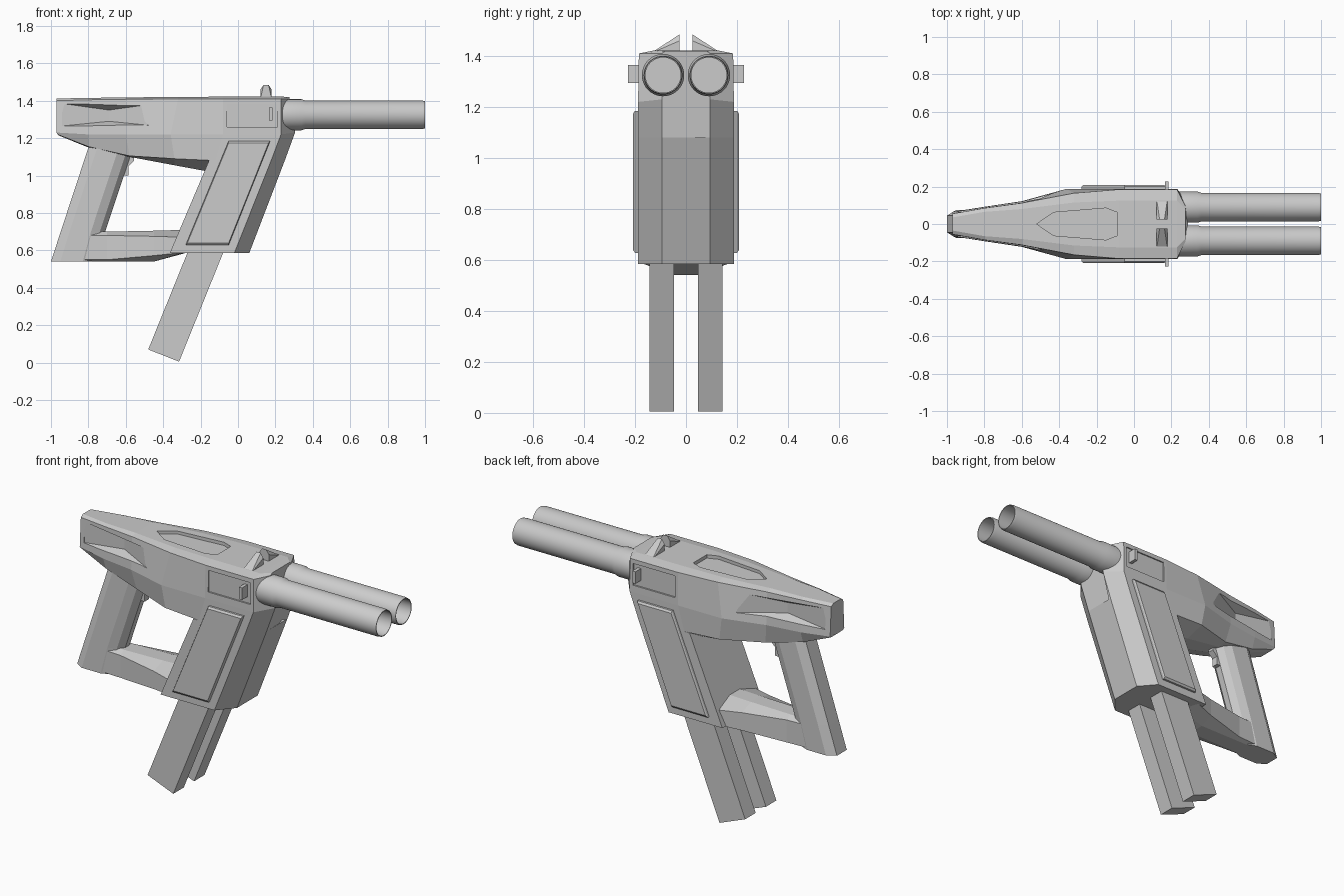
import bpy, bmesh, math
from mathutils import Vector

if "Cube" in bpy.data.objects:
    bpy.data.objects.remove(bpy.data.objects["Cube"], do_unlink=True)

grey = bpy.data.materials.new("light_grey")
grey.use_nodes = True
colour = (0.6, 0.6, 0.6, 1)
grey.diffuse_color = colour
grey.node_tree.nodes["Principled BSDF"].inputs["Base Color"].default_value = colour


def finish(name, bm):
    bmesh.ops.recalc_face_normals(bm, faces=bm.faces)
    mesh = bpy.data.meshes.new(name)
    bm.to_mesh(mesh)
    bm.free()
    mesh.materials.append(grey)
    ob = bpy.data.objects.new(name, mesh)
    bpy.context.collection.objects.link(ob)
    return ob


def loft(name, rings):
    """Skin closed rings of equal length and cap both ends."""
    bm = bmesh.new()
    loops = [[bm.verts.new(p) for p in ring] for ring in rings]
    for a, b in zip(loops, loops[1:]):
        for i in range(len(a)):
            j = (i + 1) % len(a)
            bm.faces.new((a[i], a[j], b[j], b[i]))
    bm.faces.new(loops[0])
    bm.faces.new(loops[-1])
    return finish(name, bm)


def mirrored(half):
    """Close a half ring of points with its mirror image across y = 0."""
    return half + [(x, -y, z) for x, y, z in reversed(half)]


def hull(name, points):
    bm = bmesh.new()
    for p in points:
        bm.verts.new(p)
    bmesh.ops.convex_hull(bm, input=bm.verts)
    bmesh.ops.dissolve_limit(bm, angle_limit=0.01, verts=bm.verts, edges=bm.edges)
    return finish(name, bm)


def side_plate(name, outline, y0, y1):
    return loft(name, [[(x, y, z) for x, z in outline] for y in (y0, y1)])


def cut(target, cutter):
    mod = target.modifiers.new(cutter.name, "BOOLEAN")
    mod.operation = "DIFFERENCE"
    mod.solver = "EXACT"
    mod.object = cutter
    cutter.hide_render = True
    cutter.hide_set(True)
    cutter.display_type = "WIRE"


# Receiver: half sections from the tail to the nose
tail = [(-.97, .035, 1.412), (-.97, .055, 1.40), (-.97, .065, 1.23), (-.965, .055, 1.22), (-.96, .03, 1.215)]
grip_top = [(-.8, .065, 1.415), (-.8, .085, 1.405), (-.8, .092, 1.22), (-.8, .07, 1.155), (-.8, .03, 1.15)]
waist = [(-.6, .08, 1.418), (-.6, .112, 1.408), (-.6, .122, 1.22), (-.58, .10, 1.105), (-.58, .04, 1.10)]
shoulder = [(-.32, .115, 1.42), (-.32, .165, 1.41), (-.36, .188, 1.22), (-.34, .18, 1.09), (-.34, .06, 1.055)]
middle = [(-.08, .125, 1.422), (-.08, .185, 1.41), (-.08, .188, 1.22), (-.12, .188, 1.08), (-.15, .08, 1.02)]
front = [(.23, .125, 1.422), (.23, .185, 1.41), (.23, .188, 1.22), (.177, .188, 1.08), (.15, .08, 1.02)]
nose = [(.275, .08, 1.42), (.275, .095, 1.41), (.305, .095, 1.23), (.25, .095, 1.08), (.225, .07, 1.02)]
receiver = loft("receiver", [mirrored(s) for s in (tail, grip_top, waist, shoulder, middle, front, nose)])

# Magazine well with a faceted front
def well_ring(z, back, side, tip):
    return mirrored([(back, .188, z), (side, .188, z), (tip, .095, z)])

loft("magazine_well", [well_ring(.585, -.365, -.02, .06), well_ring(1.08, -.155, .177, .25)])

# Grip
def grip_ring(z, back, depth):
    half = [(0, .045), (.2, .075), (.68, .075), (.88, .055), (1, .02)]
    return mirrored([(back + t * depth, y, z) for t, y in half])

loft("grip", [grip_ring(.54, -1, .25), grip_ring(.7, -.948, .238), grip_ring(1.18, -.79, .24)])

# Lower guard widening towards the well
def guard_ring(x, top, side, low, bottom, width):
    return mirrored([(x, .045, top), (x, width, side), (x, width, low), (x, .05, bottom)])

loft("lower_guard", [guard_ring(-.85, .70, .68, .55, .54, .07), guard_ring(-.70, .70, .68, .55, .54, .078),
                     guard_ring(-.45, .705, .675, .572, .54, .13), guard_ring(-.28, .71, .67, .59, .586, .18)])

# Trigger
side_plate("trigger", [(-.56, 1.12), (-.555, 1.08), (-.585, 1.05), (-.585, 1.0), (-.61, 1.0), (-.64, 1.12)], -.02, .02)

# Top recess with a pointed rear
plan = [(-.52, 0), (-.43, .062), (-.15, .085), (-.09, .062), (-.09, -.062), (-.15, -.085), (-.43, -.062)]
cut(receiver, loft("top_recess_cutter", [[(x, y, z) for x, y in plan] for z in (1.402, 1.5)]))

for side, s in (("left", 1), ("right", -1)):
    # Hollow rear vent, deepest at the middle
    vent = [(-.69, s * .055, z) for z in (1.29, 1.35)]
    for z in (1.265, 1.385):
        for x, y in ((-.94, .064), (-.44, .163)):
            vent += [(x, s * y, z), (x, s * (y + .1), z)]
    cut(receiver, hull(side + "_vent_cutter", vent))

    # Shallow front side recess and its catch
    window = [(-.06, 1.26), (.21, 1.26), (.21, 1.385), (-.06, 1.385)]
    cut(receiver, side_plate(side + "_window_cutter", window, s * .178, s * .3))
    catch = [(.165, 1.295), (.185, 1.295), (.185, 1.365), (.165, 1.365)]
    side_plate(side + "_catch", catch, s * .16, s * .228)

    # Raised slanted panel with a bevelled rim
    panel = [(-.28, .628), (-.05, .628), (.172, 1.185), (-.05, 1.185)]
    cx = sum(p[0] for p in panel) / 4
    cz = sum(p[1] for p in panel) / 4
    rings = []
    for y, k in ((.18, 1), (.2, 1), (.208, .96)):
        rings.append([(cx + (x - cx) * k, s * y, cz + (z - cz) * k) for x, z in panel])
    loft(side + "_panel", rings)

    # Sight fin
    fin = [(x, s * y, 1.41) for x in (.12, .18) for y in (.025, .14)]
    fin += [(x, s * .025, 1.46) for x in (.12, .18)]
    fin += [(x, s * .025, 1.485) for x in (.137, .163)]
    hull(side + "_sight_fin", fin)

    # Magazine
    stick = [(-.48, .07), (-.315, .005), (-.04, .684), (-.205, .749)]
    side_plate(side + "_magazine", stick, s * .047, s * .143)

    # Hollow barrel with a collar
    profile = [(.2, .083), (.34, .083), (.36, .076), (.985, .076), (1, .073), (1, .069), (.42, .069)]
    turns = [math.tau * i / 40 for i in range(40)]
    barrel = loft(side + "_barrel", [[(x, s * .09 + r * math.cos(a), 1.325 + r * math.sin(a)) for a in turns]
                                     for x, r in profile])
    bpy.ops.object.select_all(action="DESELECT")
    barrel.select_set(True)
    bpy.context.view_layer.objects.active = barrel
    bpy.ops.object.shade_smooth_by_angle(angle=math.radians(25))
